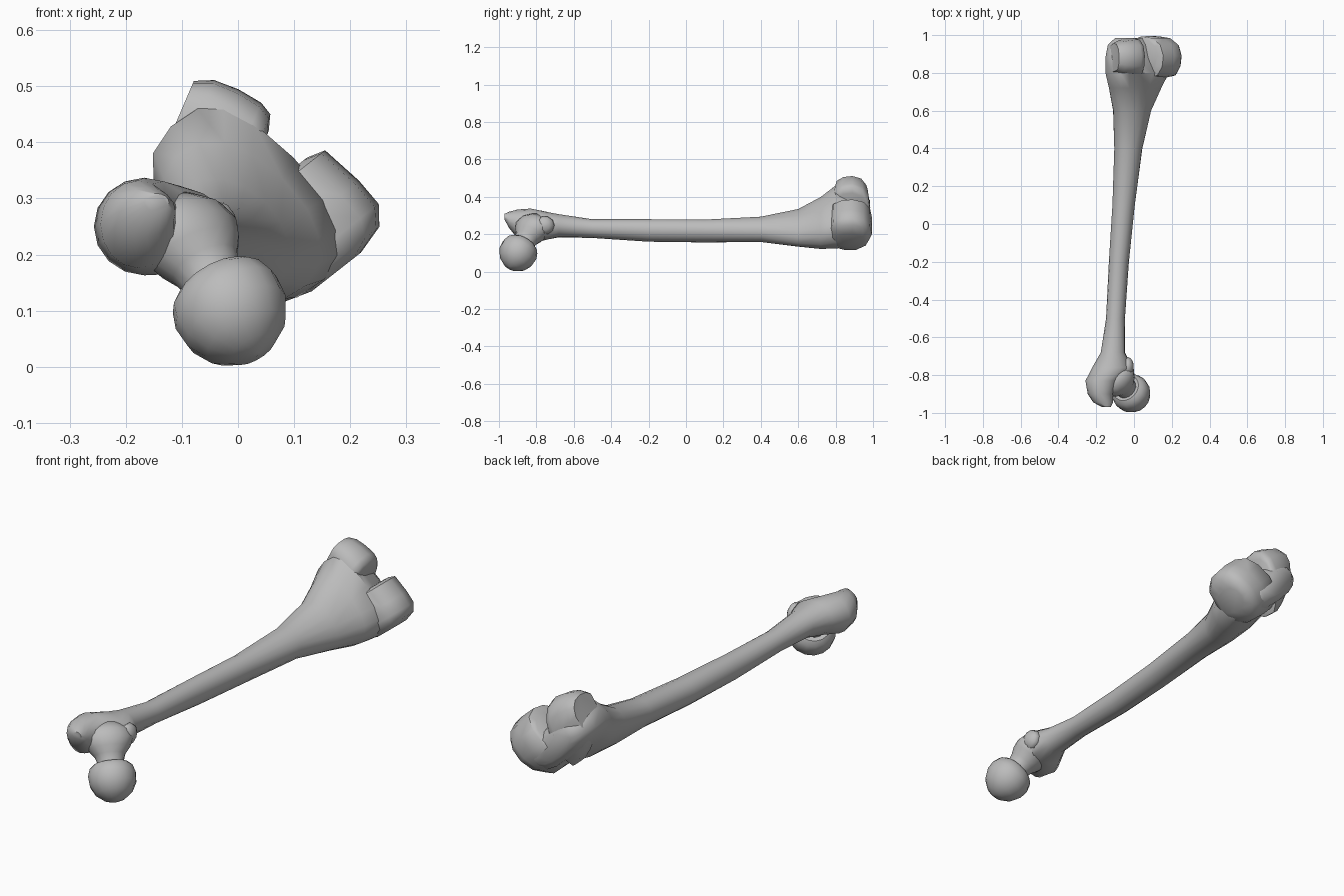
import bpy, bmesh, math
from mathutils import Vector

if "Cube" in bpy.data.objects:
    bpy.data.objects.remove(bpy.data.objects["Cube"], do_unlink=True)

grey = bpy.data.materials.new("bone grey")
grey.use_nodes = True
grey.diffuse_color = (0.5, 0.5, 0.5, 1)
grey.node_tree.nodes["Principled BSDF"].inputs["Base Color"].default_value = (0.5, 0.5, 0.5, 1)


def loft(name, rings, sharp=55):
    """Skin a row of rings with equal point counts and cap both ends."""
    bm = bmesh.new()
    rows = [[bm.verts.new(p) for p in ring] for ring in rings]
    n = len(rows[0])
    for a, b in zip(rows, rows[1:]):
        for i in range(n):
            j = (i + 1) % n
            bm.faces.new((a[i], a[j], b[j], b[i]))
    bm.faces.new(rows[0])
    bm.faces.new(rows[-1])
    bmesh.ops.recalc_face_normals(bm, faces=bm.faces)
    mesh = bpy.data.meshes.new(name)
    bm.to_mesh(mesh)
    bm.free()
    mesh.materials.append(grey)
    obj = bpy.data.objects.new(name, mesh)
    bpy.context.collection.objects.link(obj)
    bpy.ops.object.select_all(action='DESELECT')
    obj.select_set(True)
    bpy.context.view_layer.objects.active = obj
    bpy.ops.object.shade_smooth_by_angle(angle=math.radians(sharp))
    return obj


def ellipse(center, u, v, n=16, power=1.0):
    """Ring of points; a power below one squares the corners."""
    def bend(c):
        return math.copysign(abs(c) ** power, c)
    turns = [2 * math.pi * i / n for i in range(n)]
    return [center + u * bend(math.cos(t)) + v * bend(math.sin(t)) for t in turns]


def shaft_ring(y, x, z, a, b, degrees, power=1.0):
    r = math.radians(degrees)
    u = Vector((math.cos(r), 0, math.sin(r)))
    v = Vector((-math.sin(r), 0, math.cos(r)))
    return ellipse(Vector((x, y, z)), u * a, v * b, power=power)


# Shaft, running from the large trochanter to the flared knee end
loft("shaft", [shaft_ring(*r) for r in (
    (-.97, -.145, .293, .022, .016, 0),
    (-.945, -.163, .276, .052, .044, 0),
    (-.90, -.178, .254, .067, .078, 0),
    (-.83, -.167, .25, .09, .087, 0),
    (-.76, -.115, .245, .108, .078, -10),
    (-.68, -.112, .245, .064, .062, -5),
    (-.5, -.098, .23, .05, .05, 0),
    (-.2, -.08, .22, .053, .06, 0),
    (.1, -.055, .217, .06, .062, -10),
    (.4, -.03, .226, .077, .066, -30),
    (.6, -.01, .234, .117, .084, -45),
    (.72, .006, .26, .163, .105, -45, .9),
    (.80, .017, .292, .193, .115, -45, .75),
    (.88, .002, .284, .185, .088, -45, .75),
    (.95, -.004, .284, .165, .075, -45, .8),
    (.985, -.004, .284, .125, .05, -45))])

# Two condyles: one rounded side profile (y, depth) swept across the knee axis
ACROSS = Vector((1, 0, -1)).normalized()
BACK = Vector((1, 0, 1)).normalized()
PROFILE = ((.775, .29), (.785, .345), (.83, .378), (.89, .387), (.95, .365), (.985, .31),
           (.995, .235), (.97, .165), (.91, .12), (.84, .122), (.78, .15), (.765, .22))
MID_Y, MID_T = .885, .24


def condyle(name, splay, front, stations):
    """Splay leans the profile sideways; front deepens its kneecap side."""
    rings = []
    for s, k in stations:
        ring = []
        for y, t in PROFILE:
            depth = (t - MID_T) * k * (1 if t > MID_T else front)
            point = ACROSS * (s + splay * depth) + BACK * (MID_T + depth)
            ring.append(point + Vector((0, MID_Y + (y - MID_Y) * math.sqrt(k), 0)))
        rings.append(ring)
    loft(name, rings)


condyle("right_condyle", -.4, 1.55, (
    (-.39, .44), (-.355, .62), (-.305, .75), (-.255, .83), (-.23, .81), (-.22, .65)))
condyle("left_condyle", .12, 1.08, (
    (-.19, .75), (-.18, .97), (-.1, 1), (-.045, .97), (-.012, .78), (.004, .4)))

# Hip ball: a blunt dome with a lip where the neck enters
AXIS = Vector((-.45, .45, .77)).normalized()
SIDE = AXIS.cross(Vector((0, 0, 1))).normalized()
UP = AXIS.cross(SIDE)
BALL = Vector((-.014, -.897, .102))


def axis_ring(offset, a, b):
    return ellipse(BALL + AXIS * offset, SIDE * a, UP * b)


loft("hip_ball", [axis_ring(offset, r, r) for offset, r in (
    (-.104, .006), (-.092, .044), (-.064, .079), (-.025, .099), (.015, .102),
    (.046, .092), (.062, .074), (.055, .045))])

# Neck, widening into the shaft
loft("neck", [axis_ring(*r) for r in (
    (.03, .06, .055), (.07, .056, .054), (.10, .066, .062), (.13, .09, .075),
    (.165, .108, .08), (.20, .1, .072), (.235, .06, .045))])

# Small trochanter, a low knob on the inner side of the shaft
knob = Vector((-.035, -.755, .247))
loft("small_trochanter", [
    ellipse(knob + Vector((.034 * math.sin(t), 0, 0)),
            Vector((0, .052 * math.cos(t), 0)), Vector((0, 0, .05 * math.cos(t))), 10)
    for t in [math.radians(d) for d in (-80, -45, 0, 30, 60, 82)]])
